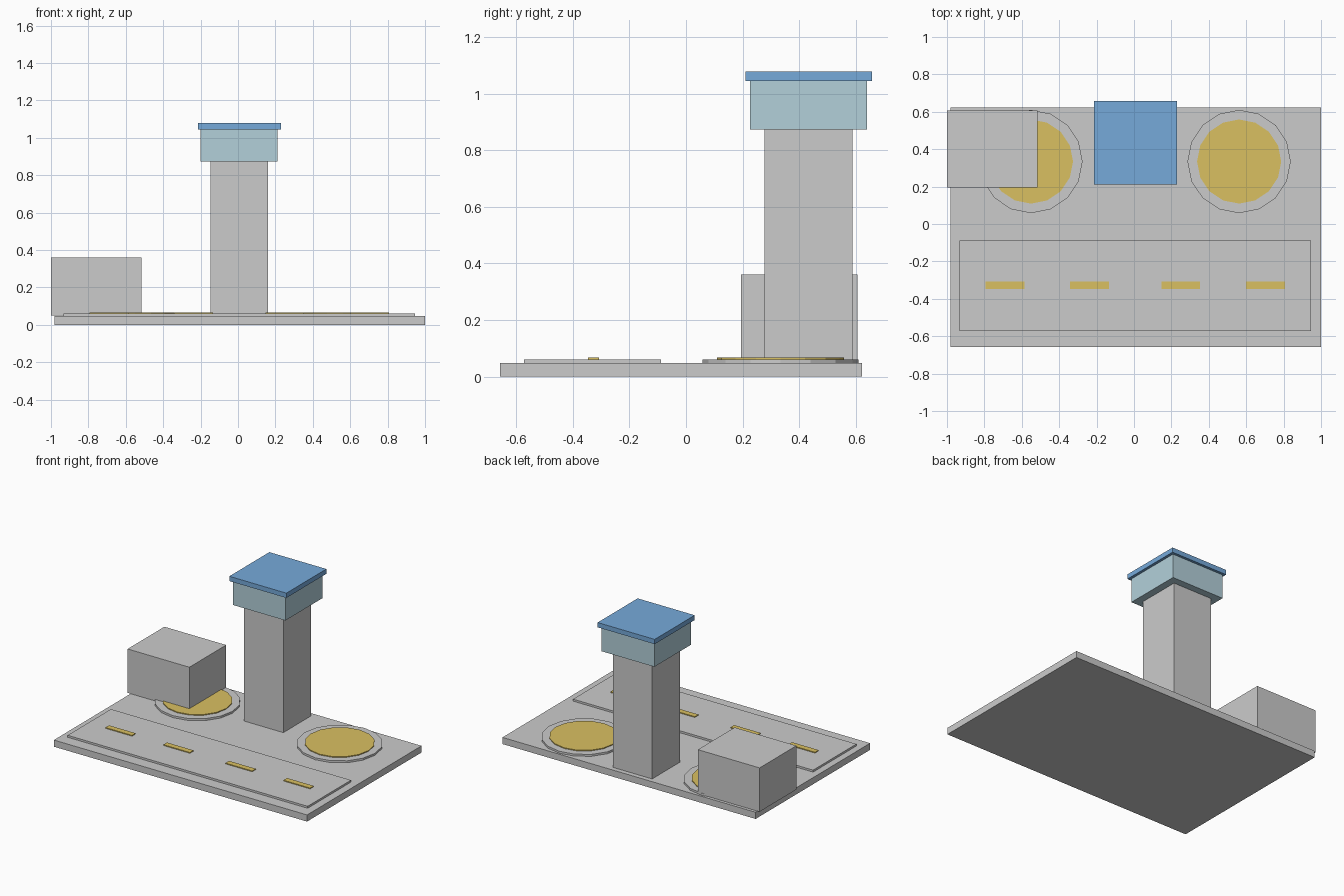
import bpy
import bmesh
from mathutils import Matrix, Vector

if "Cube" in bpy.data.objects:
    bpy.data.objects.remove(bpy.data.objects["Cube"])


def material(name, rgb):
    m = bpy.data.materials.new(name)
    m.diffuse_color = (*rgb, 1)
    m.use_nodes = True
    m.node_tree.nodes["Principled BSDF"].inputs["Base Color"].default_value = m.diffuse_color
    return m


YELLOW = material("yellow_paint", (0.70, 0.53, 0.12))
BLUE = material("blue_roof", (0.18, 0.40, 0.70))
GLASS = material("pale_glass", (0.45, 0.63, 0.70))


def finish(name, bm, mat):
    mesh = bpy.data.meshes.new(name)
    bm.to_mesh(mesh)
    bm.free()
    obj = bpy.data.objects.new(name, mesh)
    bpy.context.collection.objects.link(obj)
    if mat:
        mesh.materials.append(mat)
    return obj


def box(name, x, y, z, mat=None):
    """Box from (min, max) ranges along each axis."""
    bm = bmesh.new()
    centre = Vector([(a + b) / 2 for a, b in (x, y, z)])
    size = [b - a for a, b in (x, y, z)]
    bmesh.ops.create_cube(bm, size=1, matrix=Matrix.Translation(centre) @ Matrix.Diagonal((*size, 1)))
    return finish(name, bm, mat)


def disc(name, x, y, radius, z, mat=None):
    """Low 16-sided cylinder."""
    bm = bmesh.new()
    bmesh.ops.create_cone(bm, cap_ends=True, segments=16, radius1=radius, radius2=radius,
                          depth=z[1] - z[0], matrix=Matrix.Translation((x, y, sum(z) / 2)))
    return finish(name, bm, mat)


GROUND, PAVED, PAINT = 0.047, 0.061, 0.067

# Ground slab and runway with its dashed centre line
box("base_slab", (-0.98, 1.0), (-0.657, 0.622), (0, GROUND))
box("runway", (-0.932, 0.945), (-0.572, -0.088), (GROUND, PAVED))
for i, x in enumerate((-0.69, -0.237, 0.25, 0.703)):
    box(f"runway_stripe_{i + 1}", (x - 0.104, x + 0.104), (-0.347, -0.307), (PAVED, PAINT), YELLOW)

# Round landing pads
for side, x in (("left", -0.551), ("right", 0.562)):
    disc(f"{side}_pad_rim", x, 0.334, 0.276, (GROUND, PAVED))
    disc(f"{side}_pad_centre", x, 0.334, 0.225, (PAVED, PAINT), YELLOW)

# Hangar
box("hangar", (-1.0, -0.517), (0.195, 0.606), (0.05, 0.36))

# Control tower
box("tower_shaft", (-0.147, 0.16), (0.278, 0.588), (GROUND, 0.873))
box("tower_cabin", (-0.2, 0.212), (0.227, 0.639), (0.873, 1.044), GLASS)
box("tower_roof", (-0.215, 0.231), (0.21, 0.657), (1.044, 1.078), BLUE)
